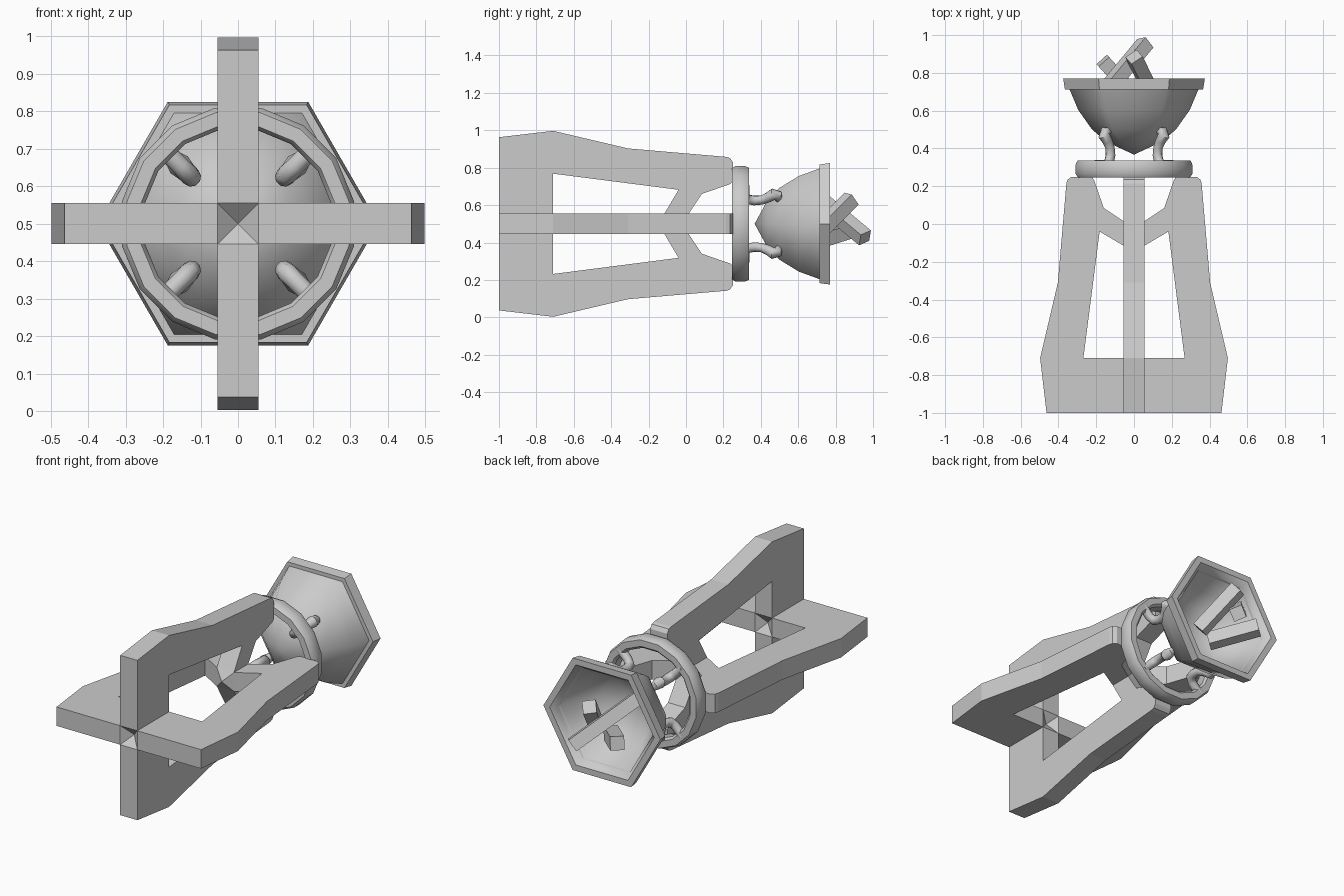
import bpy, bmesh, math
from mathutils import Vector

cube = bpy.data.objects.get("Cube")
if cube:
    bpy.data.objects.remove(cube, do_unlink=True)

CZ = 0.5     # height of the long axis, which runs along y
T = 0.055    # half thickness of the crossed plates

stone = bpy.data.materials.new("light grey")
stone.use_nodes = True
stone.diffuse_color = (0.6, 0.6, 0.6, 1)
stone.node_tree.nodes["Principled BSDF"].inputs["Base Color"].default_value = (0.6, 0.6, 0.6, 1)


def finish(name, bm, smooth=None):
    """Turn a bmesh into an object, optionally shaded smooth below an angle."""
    bmesh.ops.recalc_face_normals(bm, faces=bm.faces)
    mesh = bpy.data.meshes.new(name)
    bm.to_mesh(mesh)
    bm.free()
    mesh.materials.append(stone)
    ob = bpy.data.objects.new(name, mesh)
    bpy.context.collection.objects.link(ob)
    if smooth:
        bpy.ops.object.select_all(action='DESELECT')
        ob.select_set(True)
        bpy.context.view_layer.objects.active = ob
        bpy.ops.object.shade_smooth_by_angle(angle=math.radians(smooth))
    return ob


def bridge(bm, rings):
    """Join neighbouring vertex loops with quads, or triangles at a tip."""
    for a, b in zip(rings, rings[1:]):
        n = max(len(a), len(b))
        for i in range(n):
            j = (i + 1) % n
            if len(a) == 1:
                bm.faces.new((a[0], b[j], b[i]))
            elif len(b) == 1:
                bm.faces.new((a[i], a[j], b[0]))
            else:
                bm.faces.new((a[i], a[j], b[j], b[i]))


def lathe(name, profile, sides, turn=0.0, closed=False, smooth=None):
    """Spin (radius, y) points about the long axis."""
    bm = bmesh.new()
    rings = []
    for r, y in profile:
        n = sides if r > 0 else 1
        angles = [turn + math.tau * i / n for i in range(n)]
        rings.append([bm.verts.new((r * math.cos(a), y, CZ + r * math.sin(a))) for a in angles])
    if closed:
        rings.append(rings[0])
    bridge(bm, rings)
    return finish(name, bm, smooth)


def arm(name, angle):
    """One open frame leg: an outline extruded to the plate thickness."""
    outline = [(T, -1), (0.463, -1), (0.497, -0.71), (0.403, -0.31), (0.358, 0.215),
               (0.352, 0.235), (0.33, 0.25), (0.225, 0.25), (0.212, 0.235), (0.16, 0.085),
               (T, 0.015), (T, -0.115), (0.182, -0.04), (0.268, -0.71), (T, -0.71)]
    c, s = math.cos(angle), math.sin(angle)
    bm = bmesh.new()
    sheets = []
    for t in (-T, T):
        sheets.append([bm.verts.new((r * c - t * s, y, CZ + r * s + t * c)) for r, y in outline])
    bm.faces.new(sheets[0])
    bm.faces.new(sheets[1])
    hidden = (10, 14)   # edges that meet the core stay open
    n = len(outline)
    for i in range(n):
        if i not in hidden:
            j = (i + 1) % n
            bm.faces.new((sheets[0][i], sheets[0][j], sheets[1][j], sheets[1][i]))
    return finish(name, bm)


def core(name, y0, y1, tip0, tip1):
    """Pointed end faces where the four arms meet."""
    bm = bmesh.new()
    for y, tip in ((y0, tip0), (y1, tip1)):
        ring = [bm.verts.new((x * T, y, CZ + z * T)) for x, z in ((-1, -1), (1, -1), (1, 1), (-1, 1))]
        bridge(bm, [ring, [bm.verts.new((0, tip, CZ))]])
    ob = finish(name, bm)
    # outward direction: first end faces -y, second faces +y
    mid = (y0 + y1) / 2
    for f in ob.data.polygons:
        if (f.normal.y > 0) != (f.center.y > mid):
            f.flip()
    return ob


def claw(name, angle):
    """Hooked bracket: a tapering tube from the ring up to the bowl."""
    path = [(0.285, 0.315, 0.025), (0.215, 0.315, 0.025), (0.185, 0.33, 0.027),
            (0.176, 0.365, 0.026), (0.18, 0.405, 0.025), (0.2, 0.44, 0.028),
            (0.222, 0.465, 0.032), (0.215, 0.49, 0.027), (0.18, 0.497, 0.018)]
    radial = Vector((math.cos(angle), 0, math.sin(angle)))
    axis = Vector((0, 1, 0))
    side = radial.cross(axis)
    pts = [radial * r + axis * y + Vector((0, 0, CZ)) for r, y, _ in path]
    bm = bmesh.new()
    rings = []
    for i, p in enumerate(pts):
        along = (pts[min(i + 1, len(pts) - 1)] - pts[max(i - 1, 0)]).normalized()
        up = along.cross(side)
        w = path[i][2]
        rings.append([bm.verts.new(p + w * (math.cos(a) * side + math.sin(a) * up))
                      for a in (math.tau * k / 10 for k in range(10))])
    bridge(bm, rings)
    bm.faces.new(rings[0])
    bm.faces.new(rings[-1])
    return finish(name, bm, 50)


def log(name, start, end, width, twist):
    """Square stick between two points."""
    a, b = Vector(start), Vector(end)
    bm = bmesh.new()
    bmesh.ops.create_cube(bm, size=1)
    ob = finish(name, bm)
    ob.location = (a + b) / 2
    ob.scale = (width, width, (b - a).length)
    quat = (b - a).to_track_quat('Z', 'Y')
    ob.rotation_mode = 'QUATERNION'
    ob.rotation_quaternion = quat @ Vector((0, 0, 1)).to_track_quat('Z', 'Y')
    spin = Vector((0, 0, 1))
    from_spin = (math.cos(twist / 2), *(spin * math.sin(twist / 2)))
    ob.rotation_quaternion = quat @ type(quat)(from_spin)
    return ob


# Crossed stand
for i, label in enumerate(("left", "upper", "right", "lower")):
    arm("stand_arm_" + label, i * math.pi / 2)
core("stand_base_core", -1, -0.71, -0.95, -0.75)
core("stand_brace_core", -0.115, 0.015, -0.15, -0.02)

# Collar ring on top of the stand
lathe("collar_ring",
      [(0.302, 0.245), (0.315, 0.265), (0.315, 0.315), (0.305, 0.337), (0.268, 0.337),
       (0.255, 0.325), (0.255, 0.26), (0.265, 0.245)],
      16, math.pi / 16, closed=True, smooth=40)

# Brackets holding the bowl
for i in range(4):
    claw("bowl_bracket_%d" % (i + 1), math.pi / 4 + i * math.pi / 2)

# Six-sided fire bowl and its rim
lathe("fire_bowl",
      [(0, 0.367), (0.145, 0.435), (0.222, 0.5), (0.296, 0.605), (0.342, 0.715),
       (0.31, 0.73), (0.26, 0.62), (0.19, 0.53), (0, 0.46)], 6, smooth=65)
lathe("bowl_rim",
      [(0.366, 0.713), (0.375, 0.77), (0.335, 0.77), (0.305, 0.735), (0.305, 0.713)],
      6, closed=True, smooth=50)

# Firewood
log("long_log", (-0.17, 0.68, 0.655), (0.06, 0.957, 0.425), 0.072, 0.4)
log("side_log", (0.02, 0.66, 0.395), (-0.165, 0.865, 0.46), 0.075, 0.0)
log("upper_log", (0.1, 0.68, 0.43), (0.0, 0.885, 0.635), 0.072, 0.2)
